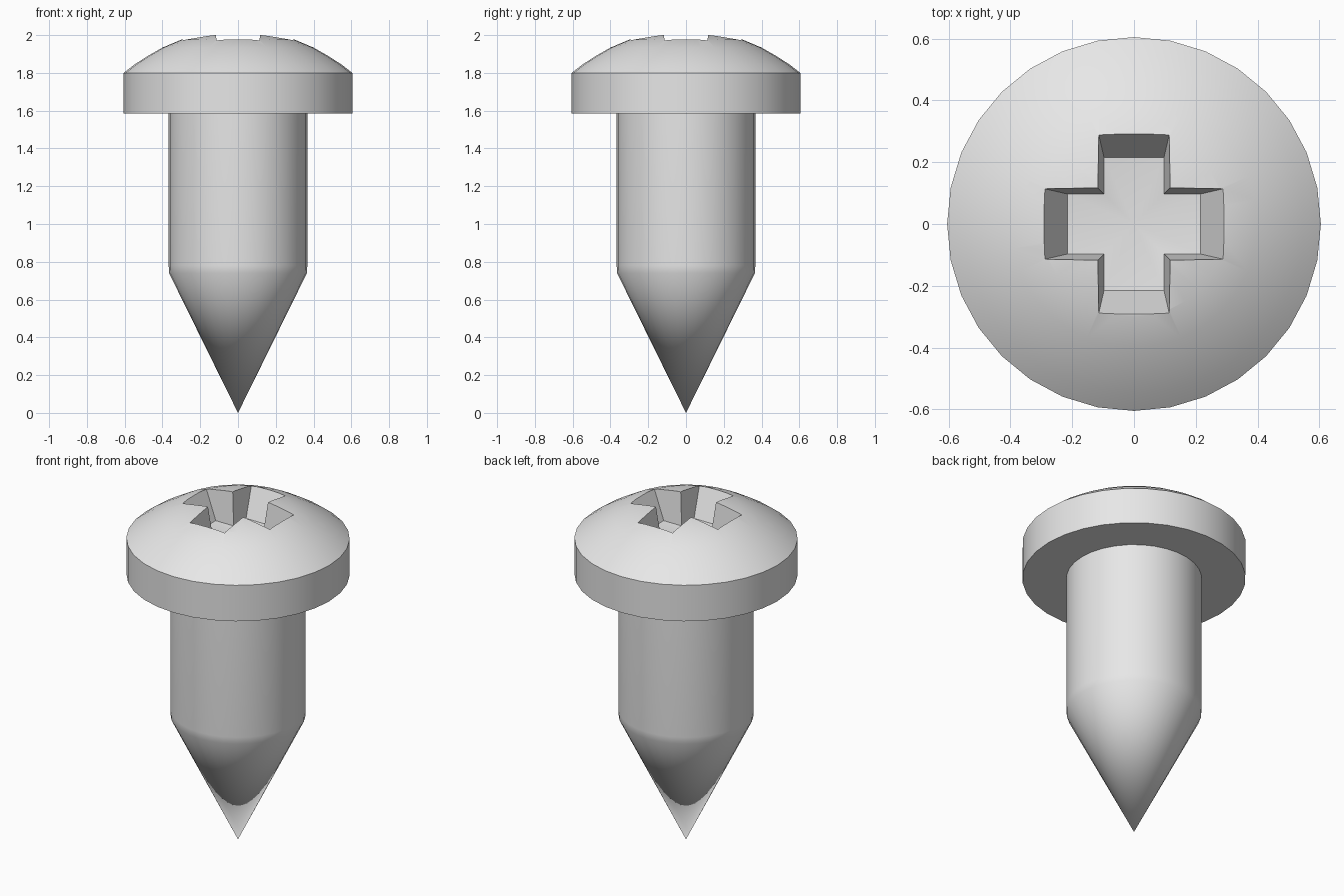
import bpy, bmesh, math

cube = bpy.data.objects.get("Cube")
if cube:
    bpy.data.objects.remove(cube, do_unlink=True)

SIDES = 32

steel = bpy.data.materials.new("grey_steel")
steel.use_nodes = True
steel.diffuse_color = (0.8, 0.8, 0.8, 1)
steel.node_tree.nodes["Principled BSDF"].inputs["Base Color"].default_value = (0.8, 0.8, 0.8, 1)


def finish(bm, name):
    """Turn a bmesh into a named steel object."""
    bmesh.ops.recalc_face_normals(bm, faces=bm.faces)
    mesh = bpy.data.meshes.new(name)
    bm.to_mesh(mesh)
    bm.free()
    mesh.materials.append(steel)
    obj = bpy.data.objects.new(name, mesh)
    bpy.context.collection.objects.link(obj)
    return obj


def lathe(name, profile):
    """Revolve a (radius, height) profile around z."""
    bm = bmesh.new()
    verts = [bm.verts.new((r, 0, z)) for r, z in profile]
    edges = [bm.edges.new(pair) for pair in zip(verts, verts[1:])]
    bmesh.ops.spin(bm, geom=verts + edges, cent=(0, 0, 0), axis=(0, 0, 1),
                   angle=math.tau, steps=SIDES)
    bmesh.ops.remove_doubles(bm, verts=bm.verts, dist=0.0005)
    return finish(bm, name)


def cross_ring(bm, reach, half, z):
    """Twelve corners of a plus shape, in order."""
    ring = []
    for k in range(4):
        c, s = round(math.cos(k * math.pi / 2)), round(math.sin(k * math.pi / 2))
        for x, y in ((reach, -half), (reach, half), (half, half)):
            ring.append(bm.verts.new((x * c - y * s, x * s + y * c, z)))
    return ring


def smooth(obj):
    bpy.ops.object.select_all(action='DESELECT')
    obj.select_set(True)
    bpy.context.view_layer.objects.active = obj
    bpy.ops.object.shade_smooth_by_angle(angle=math.radians(30))


# Shaft with pointed tip
shaft = lathe("shaft", [(0, 0), (0.365, 0.74), (0.367, 0.78), (0.367, 1.59), (0, 1.59)])

# Domed head
head = lathe("head", [(0, 1.585), (0.605, 1.585), (0.605, 1.8), (0.55, 1.843),
                      (0.48, 1.888), (0.4, 1.934), (0.3, 1.976), (0.18, 1.999),
                      (0.09, 2.005), (0, 2.007)])

# Tapered cross recess with a shallow dished floor
bm = bmesh.new()
low = cross_ring(bm, 0.215, 0.097, 1.81)
high = cross_ring(bm, 0.324, 0.122, 2.05)
centre = bm.verts.new((0, 0, 1.79))
for i in range(12):
    j = (i + 1) % 12
    bm.faces.new((low[i], low[j], high[j], high[i]))
    bm.faces.new((centre, low[j], low[i]))
bm.faces.new(high)
cutter = finish(bm, "recess_cutter")
cutter.hide_render = True

cut = head.modifiers.new("recess", 'BOOLEAN')
cut.operation = 'DIFFERENCE'
cut.solver = 'EXACT'
cut.object = cutter
bpy.context.view_layer.objects.active = head
bpy.ops.object.modifier_apply(modifier=cut.name)
bpy.data.objects.remove(cutter, do_unlink=True)

for part in (shaft, head):
    smooth(part)
